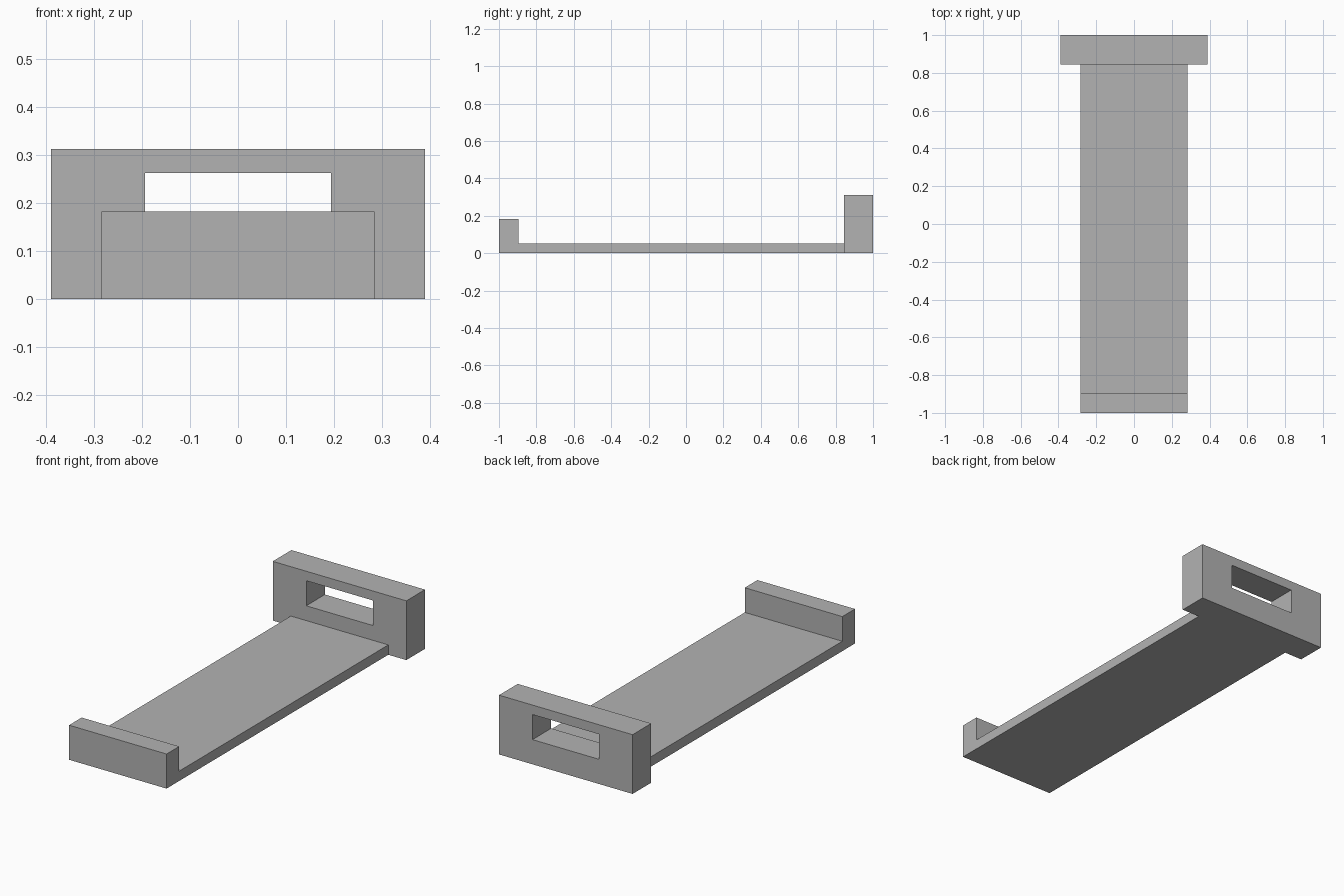
import bpy
import bmesh
from mathutils import Vector

cube = bpy.data.objects.get("Cube")
if cube:
    bpy.data.objects.remove(cube, do_unlink=True)

# Single plain grey
GREY = (0.45, 0.45, 0.45, 1.0)
grey = bpy.data.materials.new("plain grey")
grey.use_nodes = True
grey.diffuse_color = GREY
grey.node_tree.nodes["Principled BSDF"].inputs["Base Color"].default_value = GREY


def add_object(name, bm):
    bmesh.ops.recalc_face_normals(bm, faces=bm.faces)
    mesh = bpy.data.meshes.new(name)
    bm.to_mesh(mesh)
    bm.free()
    mesh.materials.append(grey)
    obj = bpy.data.objects.new(name, mesh)
    bpy.context.collection.objects.link(obj)
    return obj


def extrude_profile(name, points, offset):
    """Close a flat outline and extrude it by an offset."""
    bm = bmesh.new()
    face = bm.faces.new([bm.verts.new(p) for p in points])
    result = bmesh.ops.extrude_face_region(bm, geom=[face], use_keep_orig=True)
    moved = [v for v in result["geom"] if isinstance(v, bmesh.types.BMVert)]
    bmesh.ops.translate(bm, verts=moved, vec=Vector(offset))
    return add_object(name, bm)


FRONT, BACK = -1.0, 1.0
FOOT_BACK, HEAD_FRONT = -0.895, 0.845
DECK_HALF, DECK_TOP, FOOT_TOP = 0.284, 0.052, 0.182
HEAD_HALF, HEAD_TOP = 0.389, 0.312
SLOT_HALF, SLOT_LOW, SLOT_HIGH = 0.194, 0.13, 0.262

# Flat deck with the raised front lip, as one L-shaped side profile
side = [(FRONT, 0), (HEAD_FRONT, 0), (HEAD_FRONT, DECK_TOP),
        (FOOT_BACK, DECK_TOP), (FOOT_BACK, FOOT_TOP), (FRONT, FOOT_TOP)]
extrude_profile("deck_with_front_lip",
                [(-DECK_HALF, y, z) for y, z in side], (2 * DECK_HALF, 0, 0))


# Wide end block with a rectangular slot running through it
def rectangle(half, low, high):
    return [(-half, low), (half, low), (half, high), (-half, high)]


bm = bmesh.new()
rings = [[[bm.verts.new((x, y, z)) for x, z in rectangle(*size)]
          for size in ((HEAD_HALF, 0, HEAD_TOP), (SLOT_HALF, SLOT_LOW, SLOT_HIGH))]
         for y in (HEAD_FRONT, BACK)]
(front_outer, front_slot), (back_outer, back_slot) = rings
for a, b in ((front_outer, front_slot), (back_outer, back_slot),
             (front_outer, back_outer), (front_slot, back_slot)):
    for i in range(4):
        j = (i + 1) % 4
        bm.faces.new((a[i], a[j], b[j], b[i]))
add_object("slotted_end_block", bm)
